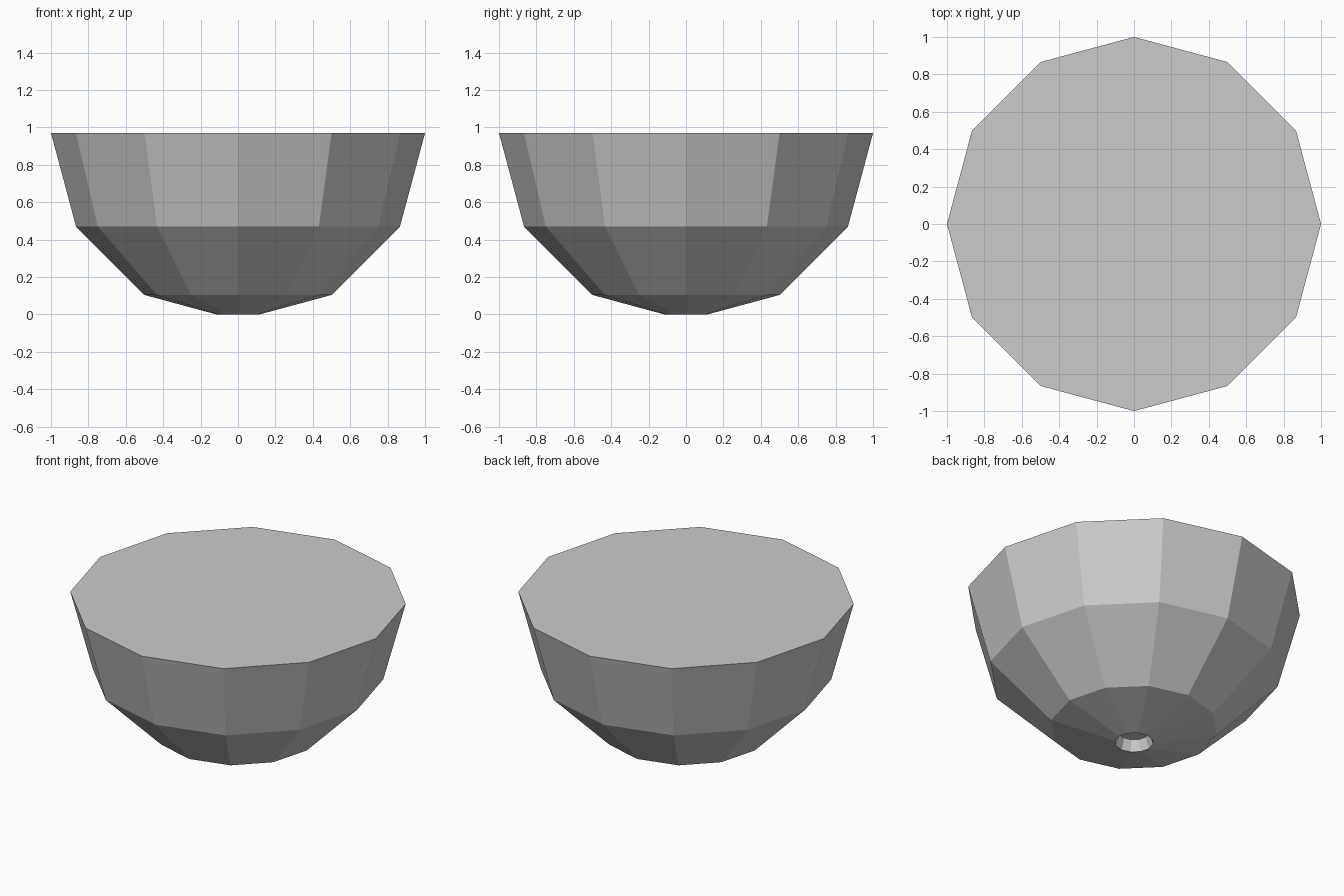
import bpy, bmesh
from math import cos, sin, pi, radians

cube = bpy.data.objects.get("Cube")
if cube:
    bpy.data.objects.remove(cube, do_unlink=True)

SIDES = 12
DROP = 0.97          # height of the flat top, the equator of a unit sphere

grey = bpy.data.materials.new("light_grey")
grey.use_nodes = True
colour = (0.6, 0.6, 0.6, 1)
grey.diffuse_color = colour
grey.node_tree.nodes["Principled BSDF"].inputs["Base Color"].default_value = colour

# Half sphere profile in 30 degree steps, cut off flat at the foot, then a tapered socket
profile = [(cos(radians(a)), DROP - sin(radians(a))) for a in (0, 30, 60)]
profile += [(0.115, 0.0), (0.09, 0.07)]

bm = bmesh.new()
rings = [[bm.verts.new((r * cos(2 * pi * i / SIDES), r * sin(2 * pi * i / SIDES), z))
          for i in range(SIDES)] for r, z in profile]

# Side facets
for upper, lower in zip(rings, rings[1:]):
    for i in range(SIDES):
        j = (i + 1) % SIDES
        bm.faces.new((upper[i], lower[i], lower[j], upper[j]))

# Flat top and socket ceiling
bm.faces.new(rings[0])
bm.faces.new(rings[-1][::-1])
bmesh.ops.recalc_face_normals(bm, faces=bm.faces)

mesh = bpy.data.meshes.new("half_dome_bowl")
bm.to_mesh(mesh)
bm.free()
mesh.materials.append(grey)
bowl = bpy.data.objects.new("half_dome_bowl", mesh)
bpy.context.collection.objects.link(bowl)
